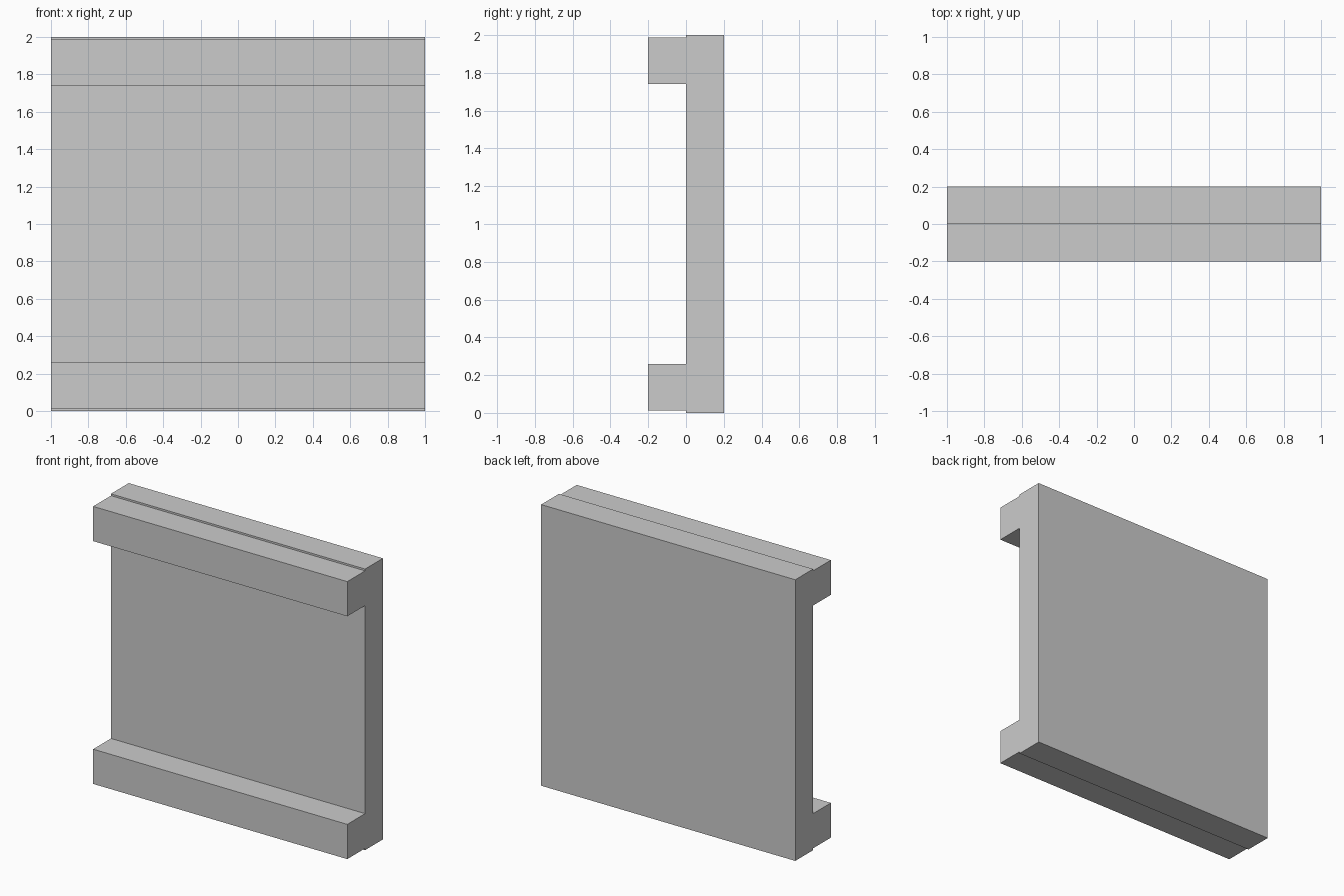
import bpy, bmesh

if "Cube" in bpy.data.objects:
    bpy.data.objects.remove(bpy.data.objects["Cube"])

WIDTH = 2.0
HEIGHT = 2.0

# Lower half of the side profile (y, z): back panel plus bottom rail
lower = [(0.2, 0.0), (0.0, 0.0), (0.0, 0.013), (-0.2, 0.013), (-0.2, 0.26), (0.0, 0.26)]
# Mirror it for the top rail
profile = lower + [(y, HEIGHT - z) for y, z in reversed(lower)]

# Extrude the channel profile along x
bm = bmesh.new()
face = bm.faces.new([bm.verts.new((-WIDTH / 2, y, z)) for y, z in profile])
ext = bmesh.ops.extrude_face_region(bm, geom=[face], use_keep_orig=True)
verts = [g for g in ext["geom"] if isinstance(g, bmesh.types.BMVert)]
bmesh.ops.translate(bm, verts=verts, vec=(WIDTH, 0, 0))
bmesh.ops.recalc_face_normals(bm, faces=bm.faces)

mesh = bpy.data.meshes.new("railed_wall_panel")
bm.to_mesh(mesh)
bm.free()
panel = bpy.data.objects.new("railed_wall_panel", mesh)
bpy.context.collection.objects.link(panel)
